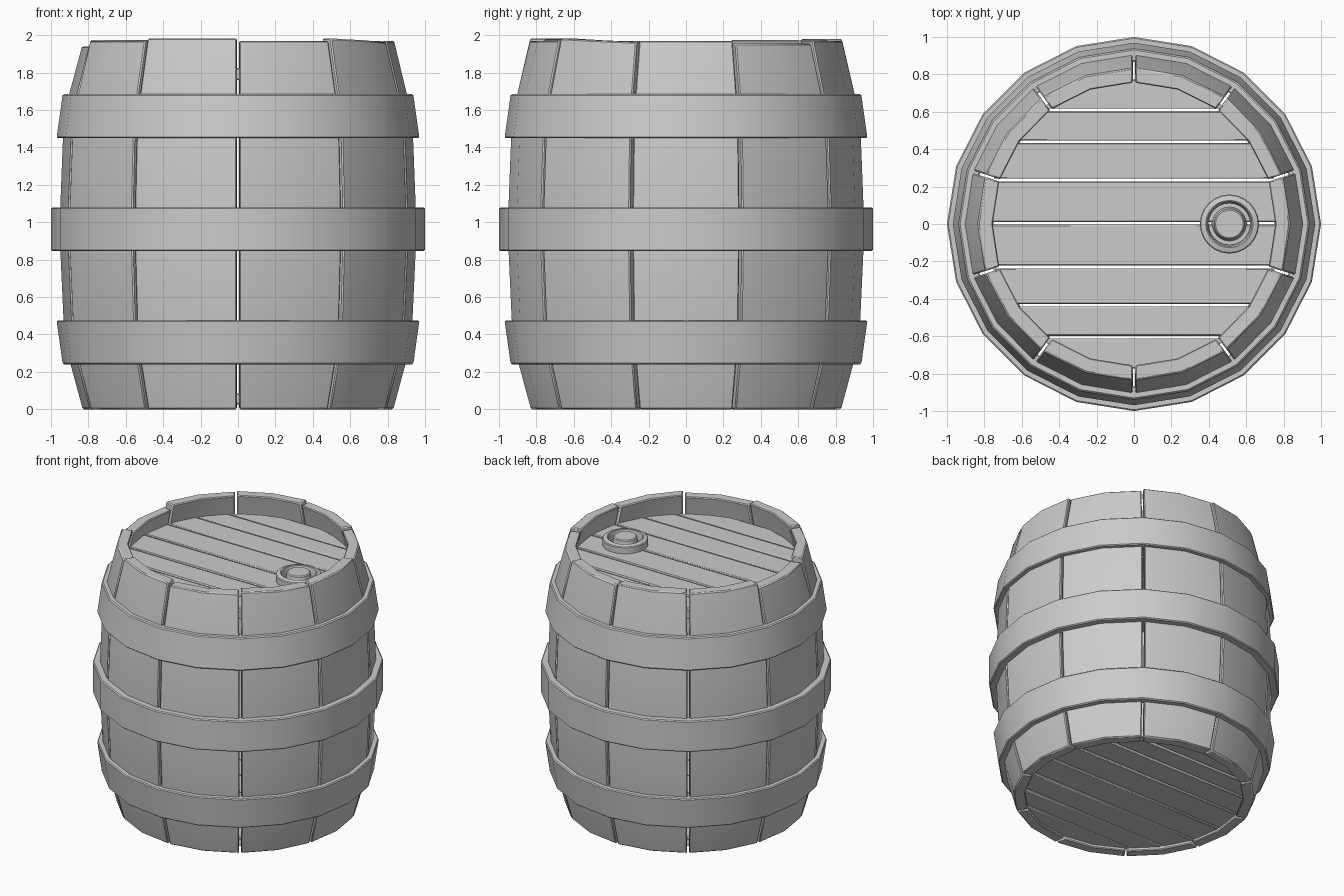
import bpy, bmesh
from math import radians, cos, sin, sqrt, pi

if "Cube" in bpy.data.objects:
    bpy.data.objects.remove(bpy.data.objects["Cube"])


def finish(name, bm, bevel):
    bmesh.ops.recalc_face_normals(bm, faces=bm.faces)
    me = bpy.data.meshes.new(name)
    bm.to_mesh(me)
    bm.free()
    ob = bpy.data.objects.new(name, me)
    bpy.context.collection.objects.link(ob)
    bpy.context.view_layer.objects.active = ob
    bpy.ops.object.select_all(action='DESELECT')
    ob.select_set(True)
    bpy.ops.object.shade_smooth_by_angle(angle=radians(25))
    if bevel:
        m = ob.modifiers.new("bevel", 'BEVEL')
        m.width, m.segments = bevel, 1
        m.limit_method, m.angle_limit = 'ANGLE', radians(40)
    return ob


def ring(name, section, sides, center=(0, 0), bevel=0.0):
    """Sweep a closed (r, z) section around a vertical axis."""
    bm = bmesh.new()
    loops = [[bm.verts.new((center[0] + r * cos(2 * pi * i / sides),
                            center[1] + r * sin(2 * pi * i / sides), z))
              for r, z in section] for i in range(sides)]
    n = len(section)
    for i in range(sides):
        a, b = loops[i], loops[(i + 1) % sides]
        for k in range(n):
            bm.faces.new((a[k], b[k], b[(k + 1) % n], a[(k + 1) % n]))
    return finish(name, bm, bevel)


# Bulging stave profile (z, outer radius)
PROFILE = [(0, .83), (.24, .895), (.48, .933), (.96, .955),
           (1.45, .936), (1.68, .904), (1.97, .834)]
THICK, GAP = 0.08, 0.007


def stave(i, z_start, z_end):
    bm = bmesh.new()
    a0 = radians(18 + 36 * i)
    loops = []
    for lvl, (z, r) in enumerate(PROFILE):
        tops = (z_start, (z_start + z_end) / 2, z_end)
        cols = []
        for k in range(3):
            inset = (1, 0, -1)[k] * GAP / r
            a = a0 + radians(18) * k + inset
            zz = tops[k] if lvl == len(PROFILE) - 1 else z
            cols.append((a, zz))
        out = [bm.verts.new((r * cos(a), r * sin(a), zz)) for a, zz in cols]
        ri = r - THICK
        inn = [bm.verts.new((ri * cos(a), ri * sin(a), zz)) for a, zz in cols]
        loops.append(out + inn[::-1])
    for a, b in zip(loops, loops[1:]):
        for k in range(6):
            j = (k + 1) % 6
            bm.faces.new((a[k], a[j], b[j], b[k]))
    for lp in (loops[0], loops[-1]):
        bm.faces.new((lp[0], lp[1], lp[4], lp[5]))
        bm.faces.new((lp[1], lp[2], lp[3], lp[4]))
    finish(f"stave_{i + 1}", bm, 0.007)


# Ten staves with slightly uneven tops
TOPS = [(1.955, 1.955), (1.97, 1.97), (1.98, 1.98), (1.975, 1.975), (1.94, 1.94),
        (1.97, 1.97), (1.983, 1.983), (1.97, 1.97), (1.983, 1.963), (1.97, 1.97)]
for i, (zs, ze) in enumerate(TOPS):
    stave(i, zs, ze)

# Three hoops: (z low, radius low, z high, radius high)
for name, z0, r0, z1, r1 in (("lower_hoop", .24, .937, .475, .97),
                             ("middle_hoop", .845, 1.0, 1.08, 1.0),
                             ("upper_hoop", 1.45, .97, 1.685, .937)):
    ring(name, [(r0, z0), (r1, z1), (r1 - .07, z1), (r0 - .07, z0)], 20, bevel=0.007)

# Planked top and bottom lids
SEAMS = [-.78, -.605, -.435, -.23, .003, .235, .44, .61, .78]


def lid(name, z0, z1, radius):
    for n, (lo, hi) in enumerate(zip(SEAMS, SEAMS[1:])):
        lo, hi = max(lo + GAP, -radius + .005), min(hi - GAP, radius - .005)
        ys = [lo + (hi - lo) * k / 3 for k in range(4)]
        pts = [(sqrt(radius ** 2 - y * y), y) for y in ys]
        pts += [(-x, y) for x, y in pts[::-1]]
        bm = bmesh.new()
        face = bm.faces.new([bm.verts.new((x, y, z0)) for x, y in pts])
        ext = bmesh.ops.extrude_face_region(bm, geom=[face])
        bmesh.ops.translate(bm, vec=(0, 0, z1 - z0),
                            verts=[v for v in ext['geom'] if isinstance(v, bmesh.types.BMVert)])
        finish(f"{name}_plank_{n + 1}", bm, 0.006)


lid("top_lid", 1.76, 1.825, .79)
lid("bottom_lid", .025, .085, .775)

# Bung: collar ring and plug
BUNG = (.51, 0)
ring("bung_collar", [(.158, 1.80), (.158, 1.875), (.122, 1.885), (.112, 1.845), (.112, 1.80)],
     24, BUNG, 0.005)
bm = bmesh.new()
bmesh.ops.create_cone(bm, cap_ends=True, segments=24, radius1=.097, radius2=.08, depth=.1)
bmesh.ops.translate(bm, vec=(*BUNG, 1.84), verts=bm.verts)
finish("bung_plug", bm, 0.006)
